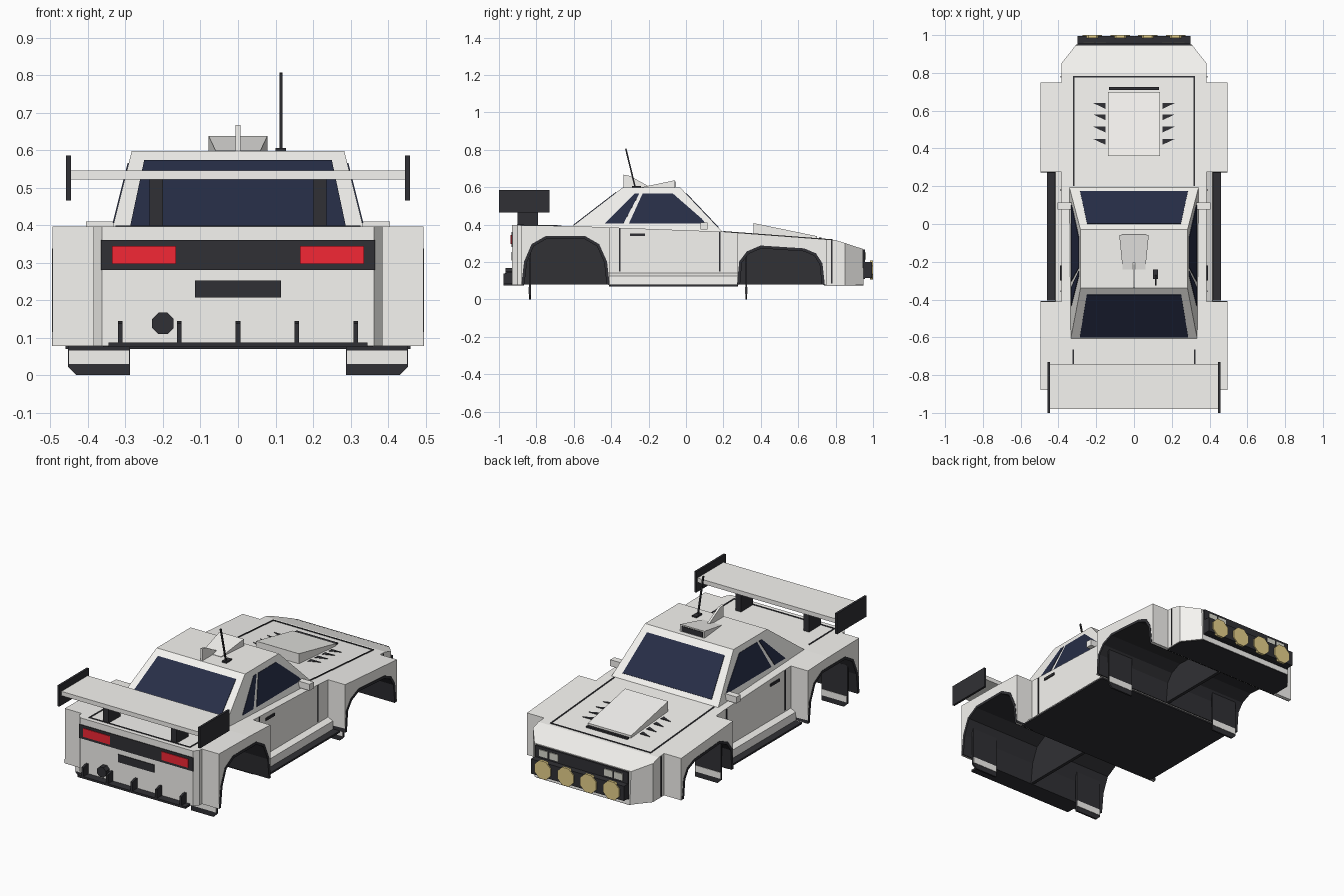
import bpy, bmesh, math
from mathutils import Vector


def material(name, r, g, b):
    m = bpy.data.materials.new(name)
    m.diffuse_color = (r, g, b, 1)
    return m


WHITE = material("off_white", 0.92, 0.91, 0.88)
DARK = material("dark_trim", 0.03, 0.03, 0.035)
GLASS = material("navy_glass", 0.02, 0.027, 0.062)
RED = material("tail_red", 0.9, 0.02, 0.035)
AMBER = material("lamp_yellow", 0.8, 0.64, 0.26)
PALE = material("pale_lens", 0.7, 0.7, 0.62)


def finish(name, bm, mat):
    bmesh.ops.recalc_face_normals(bm, faces=bm.faces)
    me = bpy.data.meshes.new(name)
    bm.to_mesh(me)
    bm.free()
    ob = bpy.data.objects.new(name, me)
    bpy.context.collection.objects.link(ob)
    me.materials.append(mat)
    return ob


def place(axis, p, d):
    return {'x': (d, p[0], p[1]), 'y': (p[0], d, p[1]), 'z': (p[0], p[1], d)}[axis]


def prism(name, pts, a, b, axis, mat=WHITE, pts2=None):
    bm = bmesh.new()
    lo = [bm.verts.new(place(axis, p, a)) for p in pts]
    hi = [bm.verts.new(place(axis, p, b)) for p in (pts2 or pts)]
    n = len(pts)
    bm.faces.new(lo)
    bm.faces.new(hi)
    for i in range(n):
        bm.faces.new((lo[i], lo[(i + 1) % n], hi[(i + 1) % n], hi[i]))
    return finish(name, bm, mat)


def box(name, x, y, z, mat=WHITE):
    return prism(name, [(x[0], y[0]), (x[1], y[0]), (x[1], y[1]), (x[0], y[1])], z[0], z[1], 'z', mat)


def pane(name, pts, mat=GLASS, t=0.006):
    bm = bmesh.new()
    bm.faces.new([bm.verts.new(p) for p in pts])
    ob = finish(name, bm, mat)
    m = ob.modifiers.new("thickness", 'SOLIDIFY')
    m.thickness, m.offset = t, 0
    return ob


def bar(name, p, q, w=0.008, mat=DARK):
    p, q = Vector(p), Vector(q)
    bm = bmesh.new()
    bmesh.ops.create_cube(bm, size=1)
    bmesh.ops.scale(bm, verts=bm.verts, vec=(w, w, (q - p).length))
    ob = finish(name, bm, mat)
    ob.rotation_mode = 'QUATERNION'
    ob.rotation_quaternion = (q - p).to_track_quat('Z', 'Y')
    ob.location = (p + q) / 2
    return ob


def boolean(ob, cutter, op):
    m = ob.modifiers.new("cut", 'BOOLEAN')
    m.operation, m.object, m.solver = op, cutter, 'EXACT'
    bpy.context.view_layer.objects.active = ob
    bpy.ops.object.modifier_apply(modifier=m.name)
    bpy.data.objects.remove(cutter)


# Body: side profile intersected with the plan outline
side = [(-0.93, 0.078), (-0.93, 0.397), (-0.6, 0.392), (0.2, 0.362), (0.8, 0.317), (0.945, 0.27), (0.95, 0.078)]
half = [(0.355, -0.94), (0.385, -0.9), (0.385, -0.88), (0.494, -0.88), (0.494, -0.41), (0.385, -0.41),
        (0.385, 0.275), (0.494, 0.275), (0.494, 0.75), (0.385, 0.75), (0.385, 0.85), (0.3, 0.957)]
body = prism("body", side, -0.6, 0.6, 'x')
boolean(body, prism("plan", half + [(-x, y) for x, y in reversed(half)], 0, 0.6, 'z'), 'INTERSECT')

# Wheel arches: full-width tunnels with dark liners meeting at a centre wall
arches = {"rear": [(-0.872, 0.07), (-0.858, 0.2), (-0.82, 0.29), (-0.75, 0.33), (-0.54, 0.33), (-0.47, 0.29),
                   (-0.43, 0.2), (-0.416, 0.07)],
          "front": [(0.281, 0.07), (0.292, 0.2), (0.33, 0.25), (0.4, 0.28), (0.63, 0.265), (0.69, 0.24),
                    (0.722, 0.19), (0.734, 0.07)]}
for end, pts in arches.items():
    boolean(body, prism("arch_cutter", pts, -0.7, 0.7, 'x'), 'DIFFERENCE')
    for s in (-1, 1):
        bm = bmesh.new()
        out, inn = [[bm.verts.new((s * x, y, max(z, 0.08))) for y, z in pts] for x in (0.496, 0.004)]
        for i in range(len(pts) - 1):
            bm.faces.new((out[i], out[i + 1], inn[i + 1], inn[i]))
        bm.faces.new(inn)
        liner = finish(end + "_wheel_liner", bm, DARK)
        m = liner.modifiers.new("thickness", 'SOLIDIFY')
        m.thickness, m.offset = 0.016, 0

# Underfloor
box("floor_middle", (-0.385, 0.385), (-0.412, 0.277), (0.07, 0.082), DARK)
box("floor_tail", (-0.36, 0.36), (-0.92, -0.865), (0.075, 0.083), DARK)
prism("floor_nose", [(-0.38, 0.738), (0.38, 0.738), (0.38, 0.85), (0.297, 0.948), (-0.297, 0.948), (-0.38, 0.85)],
      0.075, 0.083, 'z', DARK)


# Cabin
def side_x(z):
    return 0.335 - (z - 0.39) * 0.25


ring = [(0.2, 0.355), (-0.03, 0.597), (-0.34, 0.597), (-0.615, 0.385)]
bm = bmesh.new()
a = [bm.verts.new((side_x(z), y, z)) for y, z in ring]
b = [bm.verts.new((-side_x(z), y, z)) for y, z in ring]
bm.faces.new(a)
bm.faces.new(b)
for i in range(4):
    bm.faces.new((a[i], a[(i + 1) % 4], b[(i + 1) % 4], b[i]))
finish("cabin", bm, WHITE)

# Windows
pane("windscreen", [(-0.285, 0.172, 0.385), (0.285, 0.172, 0.385), (0.248, 0.0, 0.566), (-0.248, 0.0, 0.566)])
pane("rear_window", [(-0.287, -0.6, 0.397), (0.287, -0.6, 0.397), (0.25, -0.374, 0.571), (-0.25, -0.374, 0.571)])
door_glass = [(-0.305, 0.405), (-0.232, 0.565), (-0.07, 0.565), (0.085, 0.43), (0.105, 0.405)]
quarter_glass = [(-0.435, 0.405), (-0.275, 0.565), (-0.25, 0.565), (-0.335, 0.405)]
for s in (-1, 1):
    for name, g in (("door_window", door_glass), ("quarter_window", quarter_glass)):
        pane(name, [(s * side_x(z), y, z) for y, z in g])

    # Doors, sills, mirrors
    for y, top in ((-0.355, 0.38), (0.18, 0.36)):
        bar("door_seam", (s * 0.384, y, 0.15), (s * 0.384, y, top))
    box("door_handle", (s * 0.38, s * 0.391), (-0.3, -0.22), (0.338, 0.353), DARK)
    bar("nose_seam", (s * 0.384, 0.78, 0.085), (s * 0.384, 0.78, 0.315))
    prism("sill", [(s * 0.38, 0.143), (s * 0.415, 0.125), (s * 0.418, 0.08), (s * 0.38, 0.08)], -0.41, 0.275, 'y')
    box("side_skirt", (s * 0.38, s * 0.46), (-0.405, 0.275), (0.07, 0.08), DARK)
    box("mirror", (s * 0.325, s * 0.405), (0.078, 0.115), (0.373, 0.41))

    # Mud flaps with a pale stripe
    for y in (-0.835, 0.322):
        flap = [(0.288, 0), (0.43, 0), (0.453, 0.022), (0.453, 0.245), (0.288, 0.245)]
        prism("mud_flap", [(s * x, z) for x, z in flap], y - 0.005, y + 0.005, 'y', DARK)
        box("flap_stripe", (s * 0.29, s * 0.45), (y - 0.007, y + 0.007), (0.03, 0.066))

    # Panel seams on bonnet and boot
    bar("bonnet_seam", (s * 0.32, 0.2, 0.361), (s * 0.32, 0.78, 0.3175))
    bar("boot_seam", (s * 0.322, -0.665, 0.392), (s * 0.322, -0.9, 0.3955))

    # Wing supports and end plates
    box("wing_support", (s * 0.2, s * 0.236), (-0.9, -0.79), (0.39, 0.525), DARK)
    box("wing_end_plate", (s * 0.445, s * 0.458), (-1.0, -0.73), (0.465, 0.585), DARK)

    # Tail lights and headlights
    box("tail_light", (s * 0.165, s * 0.336), (-0.938, -0.928), (0.296, 0.345), RED)
    for x in (0.175, 0.24):
        box("headlight", (s * (x - 0.027), s * (x + 0.027)), (0.94, 0.962), (0.212, 0.25), PALE)

    # Triangular bonnet vents
    for y in (0.44, 0.505, 0.57, 0.63):
        z = 0.377 - 0.075 * y
        prism("bonnet_vent", [(s * 0.152, y + 0.01), (s * 0.152, y - 0.02), (s * 0.216, y + 0.01)],
              z - 0.01, z + 0.003, 'z', DARK)

bar("bonnet_seam_front", (-0.324, 0.78, 0.3175), (0.324, 0.78, 0.3175))
bar("boot_seam_rear", (-0.326, -0.9, 0.3955), (0.326, -0.9, 0.3955))
box("wing", (-0.45, 0.45), (-0.98, -0.74), (0.521, 0.546))

# Tail panel, number plate recess, exhaust, diffuser
box("tail_panel", (-0.365, 0.365), (-0.934, -0.925), (0.281, 0.36), DARK)
box("rear_plate", (-0.115, 0.115), (-0.934, -0.925), (0.207, 0.252), DARK)
box("diffuser", (-0.345, 0.345), (-0.975, -0.9), (0.075, 0.087), DARK)
for i in range(-2, 3):
    prism("diffuser_fin", [(-0.975, 0.08), (-0.975, 0.138), (-0.945, 0.145), (-0.925, 0.145), (-0.925, 0.08)],
          i * 0.157 - 0.006, i * 0.157 + 0.006, 'x', DARK)


def octagon(cx, cz, r):
    return [(cx + r * math.cos(math.pi * (i + 0.5) / 4), cz + r * math.sin(math.pi * (i + 0.5) / 4)) for i in range(8)]


prism("exhaust", octagon(-0.2, 0.138, 0.031), -0.965, -0.92, 'y', DARK)

# Nose grille and lamps
box("grille", (-0.298, 0.298), (0.935, 0.957), (0.11, 0.266), DARK)
box("lamp_bar", (-0.298, 0.298), (0.95, 0.994), (0.115, 0.2), DARK)
for x in (-0.22, -0.073, 0.073, 0.22):
    prism("lamp_lens", octagon(x, 0.157, 0.056), 0.985, 1.0, 'y', AMBER)

# Bonnet scoop
prism("bonnet_scoop", [(0.36, 0.34), (0.36, 0.408), (0.7, 0.338), (0.7, 0.315)], -0.138, 0.138, 'x')
box("scoop_slot", (-0.132, 0.132), (0.71, 0.725), (0.315, 0.332), DARK)

# Roof scoop, fin and aerial
prism("roof_scoop", [(-0.078, 0.59), (0.078, 0.59), (0.078, 0.637), (-0.078, 0.637)], -0.058, -0.24, 'y',
      pts2=[(-0.06, 0.59), (0.06, 0.59), (0.06, 0.599), (-0.06, 0.599)])
prism("roof_scoop_mouth", [(-0.067, 0.6), (0.067, 0.6), (0.067, 0.63), (-0.067, 0.63)], -0.07, -0.055, 'y', DARK)
prism("roof_fin", [(-0.335, 0.59), (-0.335, 0.667), (-0.3, 0.66), (-0.2, 0.605), (-0.2, 0.59)], -0.006, 0.006, 'x')
box("aerial_base", (0.1, 0.128), (-0.29, -0.24), (0.592, 0.606), DARK)
bar("aerial", (0.114, -0.272, 0.6), (0.114, -0.322, 0.806))
